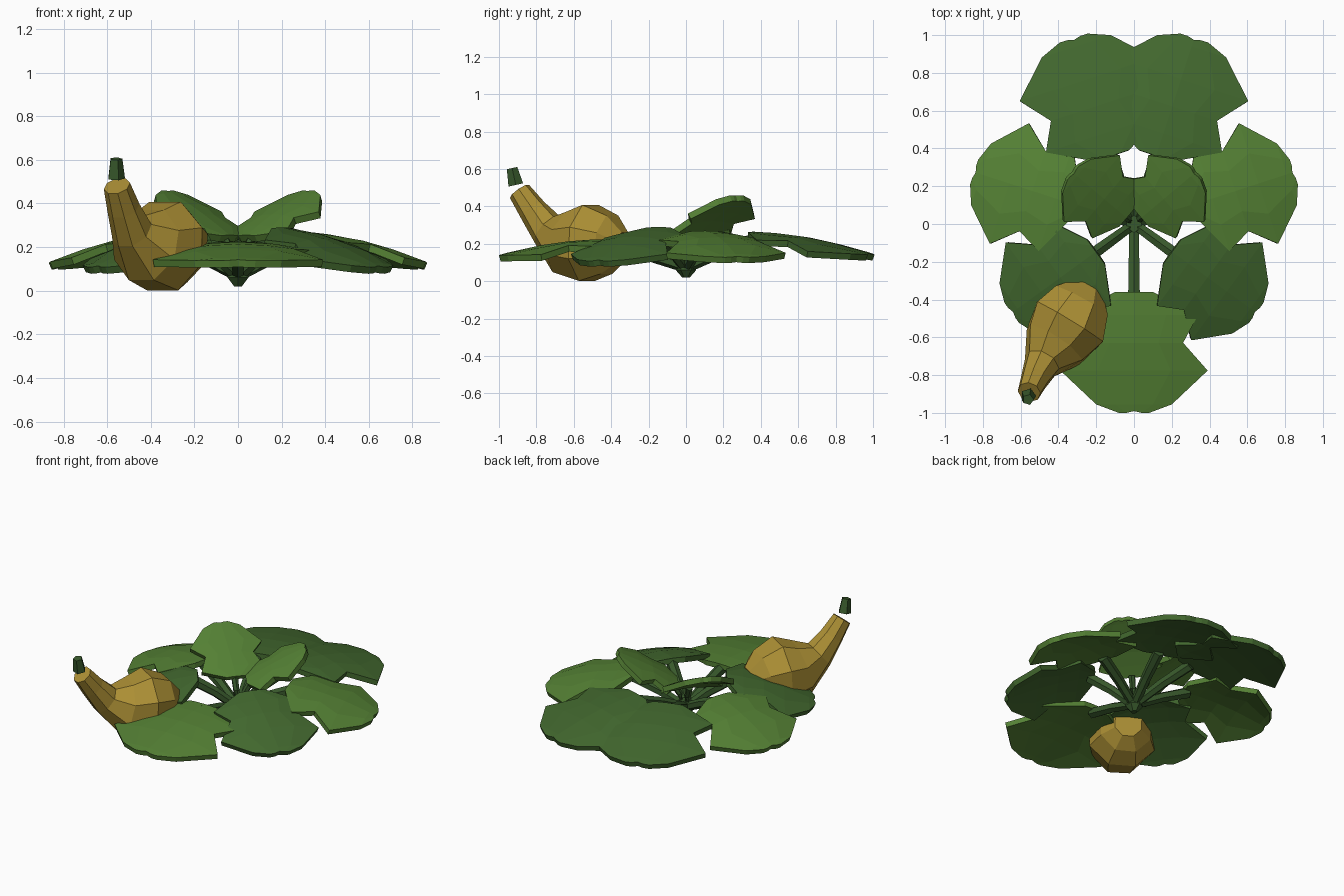
import bpy, bmesh
from math import cos, sin, radians, tau, pi
from mathutils import Vector

if "Cube" in bpy.data.objects:
    bpy.data.objects.remove(bpy.data.objects["Cube"])


def material(name, rgb):
    m = bpy.data.materials.new(name)
    m.diffuse_color = (*rgb, 1)
    m.use_nodes = True
    m.node_tree.nodes["Principled BSDF"].inputs["Base Color"].default_value = m.diffuse_color
    return m


LIGHT = material("leaf_light", (0.09, 0.22, 0.035))
DARK = material("leaf_dark", (0.055, 0.14, 0.028))
STEM = material("stem_green", (0.04, 0.10, 0.025))
GOLD = material("gourd_skin", (0.41, 0.275, 0.035))


def finish(name, bm, mat):
    bmesh.ops.recalc_face_normals(bm, faces=bm.faces)
    me = bpy.data.meshes.new(name)
    bm.to_mesh(me)
    bm.free()
    me.materials.append(mat)
    ob = bpy.data.objects.new(name, me)
    bpy.context.collection.objects.link(ob)
    return ob


def tube(name, pts, radii, sides, mat):
    """Faceted tube through points, one radius per point."""
    pts = [Vector(p) for p in pts]
    bm = bmesh.new()
    rings = []
    for i, (p, r) in enumerate(zip(pts, radii)):
        d = (pts[min(i + 1, len(pts) - 1)] - pts[max(i - 1, 0)]).normalized()
        ref = Vector((0, 0, 1)) if abs(d.z) < 0.95 else Vector((0, 1, 0))
        a = d.cross(ref).normalized()
        b = a.cross(d)
        rings.append([bm.verts.new(p + r * (a * cos(t) + b * sin(t)))
                      for t in (tau * k / sides + pi / sides for k in range(sides))])
    for r0, r1 in zip(rings, rings[1:]):
        for k in range(sides):
            j = (k + 1) % sides
            bm.faces.new((r0[k], r0[j], r1[j], r1[k]))
    bm.faces.new(rings[0])
    bm.faces.new(rings[-1])
    return finish(name, bm, mat)


# Lobed leaf outline: (fraction along the leaf, half width)
OUTLINE = [(0, .10), (.19, .34), (.42, .26), (.65, .39), (.93, .20), (1, .08)]


def leaf(name, ang, u0, u1, width, z0, z1, mat, arch=.025, droop=.05):
    """Radial leaf running from radius u0 to u1, domed along and across."""
    ca, sa = cos(radians(ang)), sin(radians(ang))
    bm = bmesh.new()
    rows = []
    for i, (t, w) in enumerate(OUTLINE):
        row = []
        for c in (-1, -.5, 0, .5, 1):
            # Flat ends, with a small notch at the tip
            tt = t - .015 if c == 0 and i == len(OUTLINE) - 1 else t
            u, v = u0 + (u1 - u0) * tt, c * w * width
            z = z0 + (z1 - z0) * tt + arch * 4 * tt * (1 - tt) - droop * (c * w / .39) ** 2
            row.append(bm.verts.new((u * ca - v * sa, u * sa + v * ca, z)))
        rows.append(row)
    for a, b in zip(rows, rows[1:]):
        for k in range(4):
            bm.faces.new((a[k], b[k], b[k + 1], a[k + 1]))
    ob = finish(name, bm, mat)
    if ob.data.polygons[0].normal.z < 0:
        ob.data.flip_normals()
    mod = ob.modifiers.new("thickness", "SOLIDIFY")
    mod.thickness = .034
    mod.offset = -1


def petiole(name, ang, u, z, r=.036):
    ca, sa = cos(radians(ang)), sin(radians(ang))
    tube(name, [(.02 * ca, .02 * sa, .08), (u * .5 * ca, u * .5 * sa, z * .5 + .045),
                (u * ca, u * sa, z)], [r * .8, r * .9, r], 6, STEM)


# Front leaf
leaf("leaf_front", -90, .36, 1.0, 1, .225, .14, LIGHT)
petiole("petiole_front", -90, .40, .19)

# Paired leaves, mirrored left and right
PAIRS = [  # name, angle, start, end, width, start z, end z, material
    ("front_side", -36, .25, .80, .82, .29, .11, DARK),
    ("side", 18, .33, .89, .86, .27, .13, LIGHT),
    ("back", 72, .38, 1.035, .96, .265, .145, DARK),
]
for label, side in (("right", 1), ("left", -1)):
    for nm, ang, u0, u1, w, z0, z1, mat in PAIRS:
        a = ang if side == 1 else 180 - ang
        leaf(f"leaf_{nm}_{label}", a, u0, u1, w, z0, z1, mat)
        petiole(f"petiole_{nm}_{label}", a, u0 + .03, z0 - .035)
    # Young upright leaves in the middle
    a = 40 if side == 1 else 140
    leaf(f"young_leaf_{label}", a, .05, .42, .59, .255, .46, LIGHT, arch=.01, droop=.035)
    petiole(f"young_petiole_{label}", a, .08, .235, .022)

# Crown where the stems meet
tube("crown", [(0, 0, .02), (0, 0, .06), (0, 0, .12)], [.02, .055, .045], 6, STEM)

# Gourd with bent neck, and its cut stalk
tube("gourd",
     [(-.24, -.34, .18), (-.28, -.41, .195), (-.34, -.52, .205), (-.42, -.64, .21),
      (-.487, -.74, .275), (-.525, -.82, .38), (-.555, -.89, .48)],
     [.09, .17, .22, .18, .098, .076, .062], 8, GOLD)
tube("gourd_stalk", [(-.56, -.91, .515), (-.56, -.93, .605)], [.042, .03], 5, STEM)
